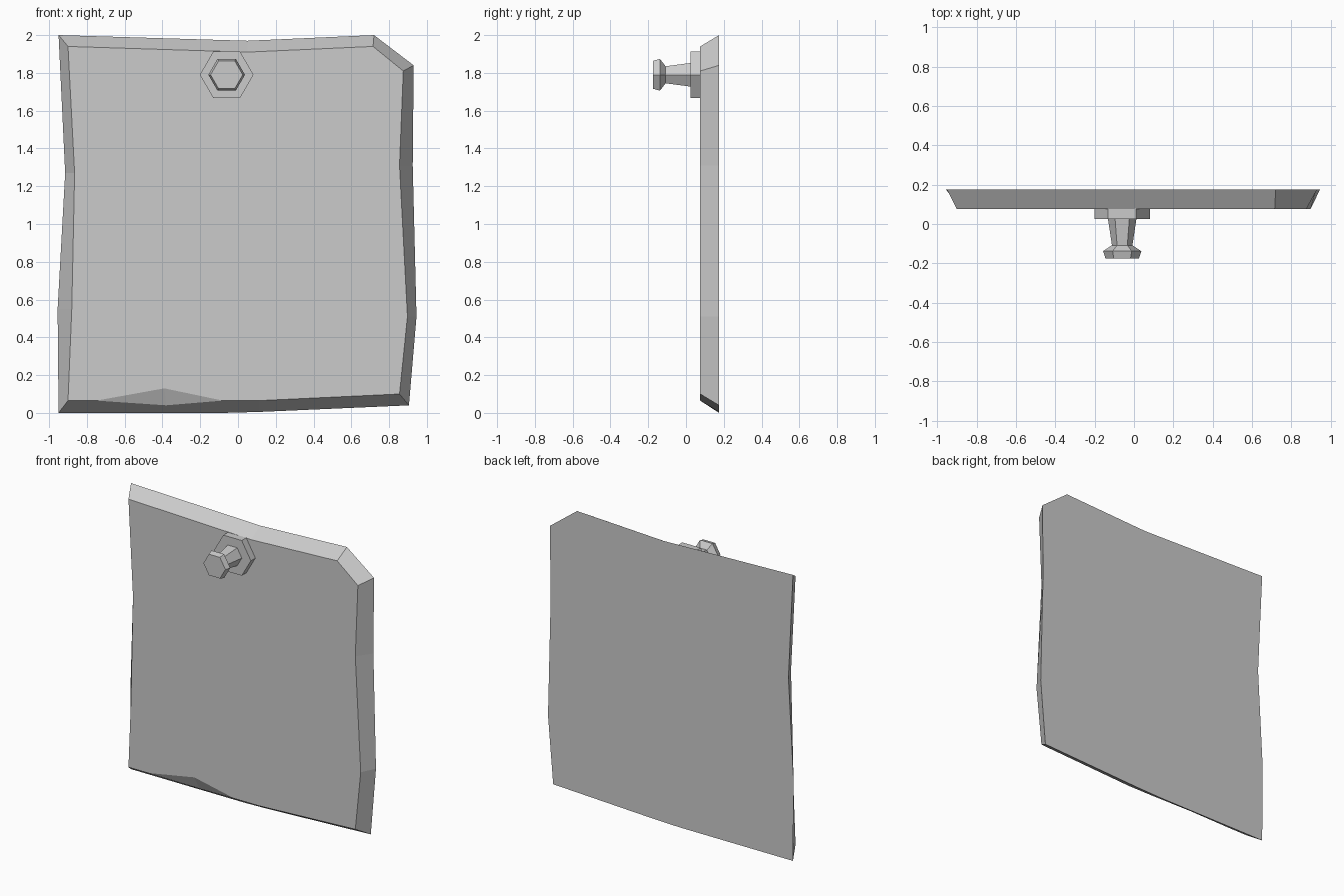
import bpy, bmesh
from math import cos, sin, tau

cube = bpy.data.objects.get("Cube")
if cube:
    bpy.data.objects.remove(cube)

grey = bpy.data.materials.new("plain grey")
grey.use_nodes = True
colour = (0.6, 0.6, 0.6, 1)
grey.diffuse_color = colour
grey.node_tree.nodes["Principled BSDF"].inputs["Base Color"].default_value = colour


def finish(bm, name):
    bmesh.ops.recalc_face_normals(bm, faces=bm.faces)
    mesh = bpy.data.meshes.new(name)
    bm.to_mesh(mesh)
    bm.free()
    mesh.materials.append(grey)
    obj = bpy.data.objects.new(name, mesh)
    bpy.context.collection.objects.link(obj)
    return obj


def hex_turned(name, profile, x=-0.06, z=1.79):
    """Six-sided turned part along y from (radius, y) pairs."""
    bm = bmesh.new()
    rings = [[bm.verts.new((x + r * cos(tau * i / 6), y, z + r * sin(tau * i / 6)))
              for i in range(6)] for r, y in profile]
    for a, b in zip(rings, rings[1:]):
        for i in range(6):
            j = (i + 1) % 6
            bm.faces.new((a[i], a[j], b[j], b[i]))
    bm.faces.new(rings[0])
    bm.faces.new(rings[-1])
    return finish(bm, name)


# Worn slab: matching back and front outlines joined by a bevelled rim
FRONT, BACK = 0.075, 0.175
back_outline = [(-0.95, 2), (0.05, 1.97), (0.72, 2), (0.93, 1.84), (0.925, 1.31),
                (0.945, 0.51), (0.905, 0.04), (0.11, 0.005), (-0.08, 0),
                (-0.75, 0), (-0.95, 0), (-0.955, 0.55), (-0.915, 1.27)]
front_outline = [(-0.90, 1.94), (0.05, 1.91), (0.715, 1.94), (0.875, 1.81), (0.855, 1.31),
                 (0.897, 0.51), (0.855, 0.10), (0.11, 0.065), (-0.08, 0.065),
                 (-0.75, 0.065), (-0.90, 0.065), (-0.88, 0.55), (-0.865, 1.27)]
bm = bmesh.new()
back = [bm.verts.new((x, BACK, z)) for x, z in back_outline]
front = [bm.verts.new((x, FRONT, z)) for x, z in front_outline]
chip_top = bm.verts.new((-0.39, FRONT, 0.13))
chip_low = bm.verts.new((-0.38, 0.115, 0.04))
CHIP = 8  # rim segment that carries the chipped edge
for i in range(len(back)):
    j = (i + 1) % len(back)
    if i == CHIP:
        bm.faces.new((back[i], back[j], front[j], chip_low, front[i]))
        for corner in (front[i], front[j]):
            bm.faces.new((corner, chip_low, chip_top))
    else:
        bm.faces.new((back[i], back[j], front[j], front[i]))
bm.faces.new(back)
bm.faces.new(front[:CHIP + 1] + [chip_top] + front[CHIP + 1:])
finish(bm, "slab")

# Bolt: flat washer and a tapered pin with a flared head
hex_turned("washer", [(0.142, 0.08), (0.142, 0.025)])
hex_turned("pin", [(0.073, 0.03), (0.052, -0.108), (0.097, -0.138), (0.085, -0.175)])
